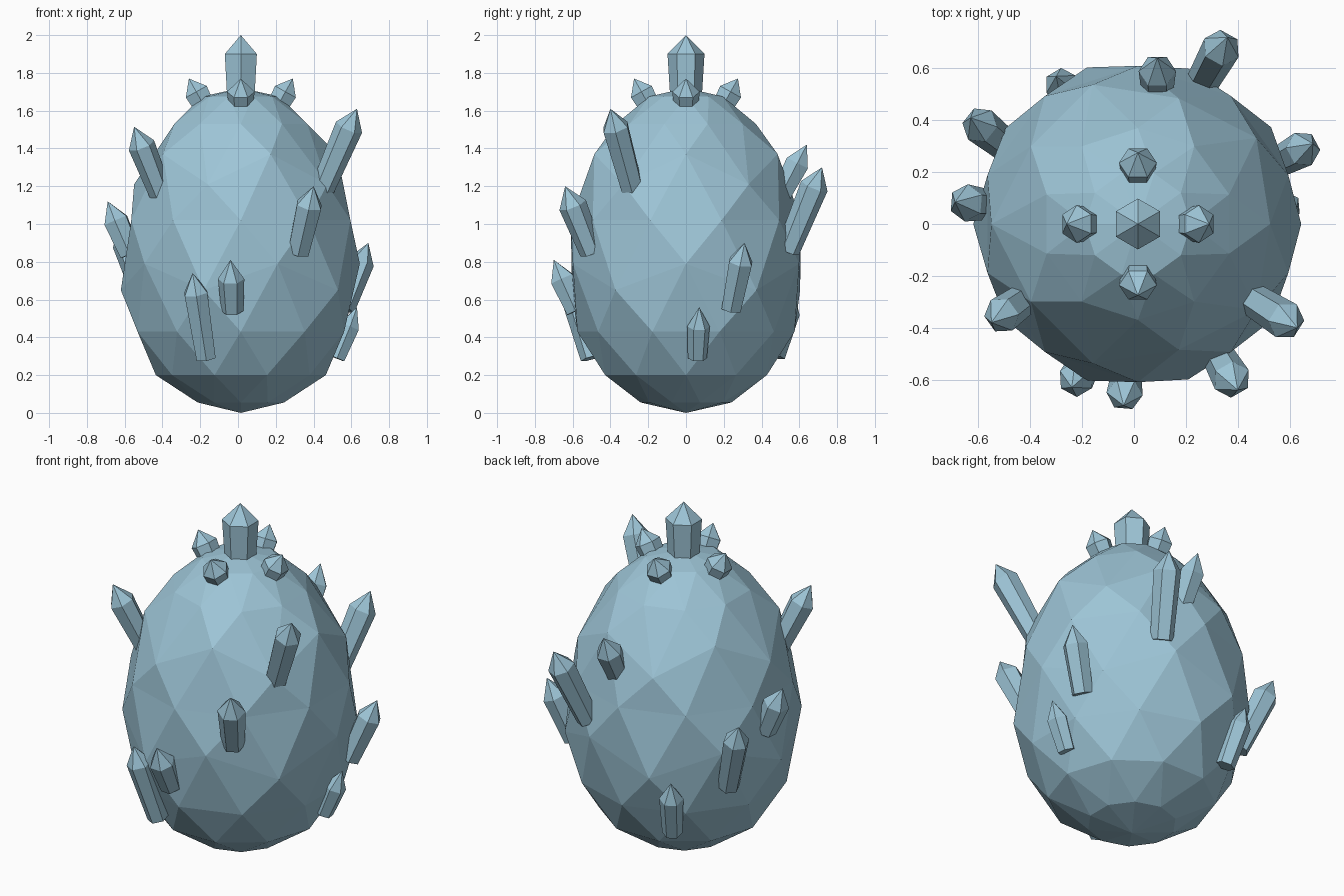
import bpy, bmesh, math
from mathutils import Vector

if "Cube" in bpy.data.objects:
    bpy.data.objects.remove(bpy.data.objects["Cube"])

mat = bpy.data.materials.new("pale_ice_blue")
mat.diffuse_color = (0.34, 0.56, 0.68, 1)
mat.use_nodes = True
mat.node_tree.nodes["Principled BSDF"].inputs["Base Color"].default_value = mat.diffuse_color


def finish(bm, name):
    bmesh.ops.recalc_face_normals(bm, faces=bm.faces[:])
    me = bpy.data.meshes.new(name)
    bm.to_mesh(me)
    bm.free()
    me.materials.append(mat)
    ob = bpy.data.objects.new(name, me)
    bpy.context.collection.objects.link(ob)
    return ob


# Egg body: staggered ten-sided rings; (z, radius) for even and odd points
CX, N = 0.015, 10
rings = [
    ((0.055, 0.24), (0.055, 0.24)),
    ((0.20, 0.45), (0.20, 0.45)),
    ((0.43, 0.575), (0.43, 0.575)),
    ((0.79, 0.63), (0.65, 0.635)),
    ((1.02, 0.61), (1.02, 0.61)),
    ((1.37, 0.51), (1.21, 0.565)),
    ((1.53, 0.37), (1.53, 0.37)),
    ((1.675, 0.205), (1.675, 0.205)),
]
bm = bmesh.new()
rows = []
for k, ring in enumerate(rings):
    row = []
    for i in range(N):
        z, r = ring[i % 2]
        a = math.radians(36 * i + 18 * (k % 2))
        row.append(bm.verts.new((CX + r * math.sin(a), -r * math.cos(a), z)))
    rows.append(row)
for k in range(len(rows) - 1):
    lo, up = rows[k], rows[k + 1]
    for i in range(N):
        j = (i + 1) % N
        if k % 2 == 0:      # upper ring is shifted half a step forward
            bm.faces.new((lo[i], lo[j], up[i]))
            bm.faces.new((lo[j], up[j], up[i]))
        else:               # lower ring is shifted half a step forward
            bm.faces.new((lo[i], up[j], up[i]))
            bm.faces.new((lo[i], lo[j], up[j]))
bottom = bm.verts.new((CX, 0, 0))
top = bm.verts.new((CX, 0, 1.72))
for i in range(N):
    j = (i + 1) % N
    bm.faces.new((bottom, rows[0][j], rows[0][i]))
    bm.faces.new((top, rows[-1][i], rows[-1][j]))
finish(bm, "egg_body")


# Crystal: six-sided prism, slightly wider at the shoulder, with a pointed tip
def crystal(name, tip, base, r=0.07, point=0.11):
    tip, base = Vector(tip), Vector(base)
    axis = (tip - base).normalized()
    side = axis.cross(Vector((0, 0, 1)))
    side = side.normalized() if side.length > 0.01 else Vector((0, 1, 0))
    other = axis.cross(side)
    shoulder = tip - axis * point
    bm = bmesh.new()
    loops = []
    for c, rad in ((base, r * 0.84), (shoulder, r)):
        loops.append([bm.verts.new(c + rad * (side * math.cos(i * math.pi / 3)
                      + other * math.sin(i * math.pi / 3))) for i in range(6)])
    t = bm.verts.new(tip)
    bm.faces.new(loops[0][::-1])
    for i in range(6):
        j = (i + 1) % 6
        bm.faces.new((loops[0][i], loops[0][j], loops[1][j], loops[1][i]))
        bm.faces.new((loops[1][i], loops[1][j], t))
    return finish(bm, name)


# Crown: one upright crystal and four short ones leaning outward
crystal("crown_crystal", (CX, 0, 2.0), (CX, 0, 1.65), 0.098, 0.10)
for n, (dx, dy) in enumerate(((1, 0), (-1, 0), (0, 1), (0, -1))):
    crystal(f"crown_side_crystal_{n + 1}", (CX + 0.275 * dx, 0.275 * dy, 1.77),
            (CX + 0.18 * dx, 0.18 * dy, 1.60), 0.073, 0.08)

# Crystals around the shell: tip, base, radius
shell = [
    ((-0.55, -0.38, 1.515), (-0.41, -0.28, 1.16), 0.072),
    ((0.63, -0.40, 1.61), (0.44, -0.28, 1.17), 0.075),
    ((0.40, -0.64, 1.20), (0.32, -0.50, 0.85), 0.075),
    ((-0.69, 0.085, 1.12), (-0.57, 0.075, 0.84), 0.072),
    ((0.69, 0.31, 0.90), (0.56, 0.24, 0.55), 0.07),
    ((0.09, 0.64, 1.42), (0.09, 0.50, 1.15), 0.072),
    ((0.36, 0.72, 1.30), (0.26, 0.54, 0.86), 0.075),
    ((0.63, 0.07, 0.56), (0.52, 0.06, 0.29), 0.06),
    ((-0.04, -0.70, 0.81), (-0.03, -0.58, 0.54), 0.07),
    ((-0.24, -0.63, 0.74), (-0.17, -0.50, 0.29), 0.07),
    ((-0.63, 0.41, 1.00), (-0.48, 0.29, 0.57), 0.072),
    ((-0.30, 0.57, 0.64), (-0.24, 0.47, 0.30), 0.065),
]
for n, (tip, base, r) in enumerate(shell):
    crystal(f"shell_crystal_{n + 1}", tip, base, r)
